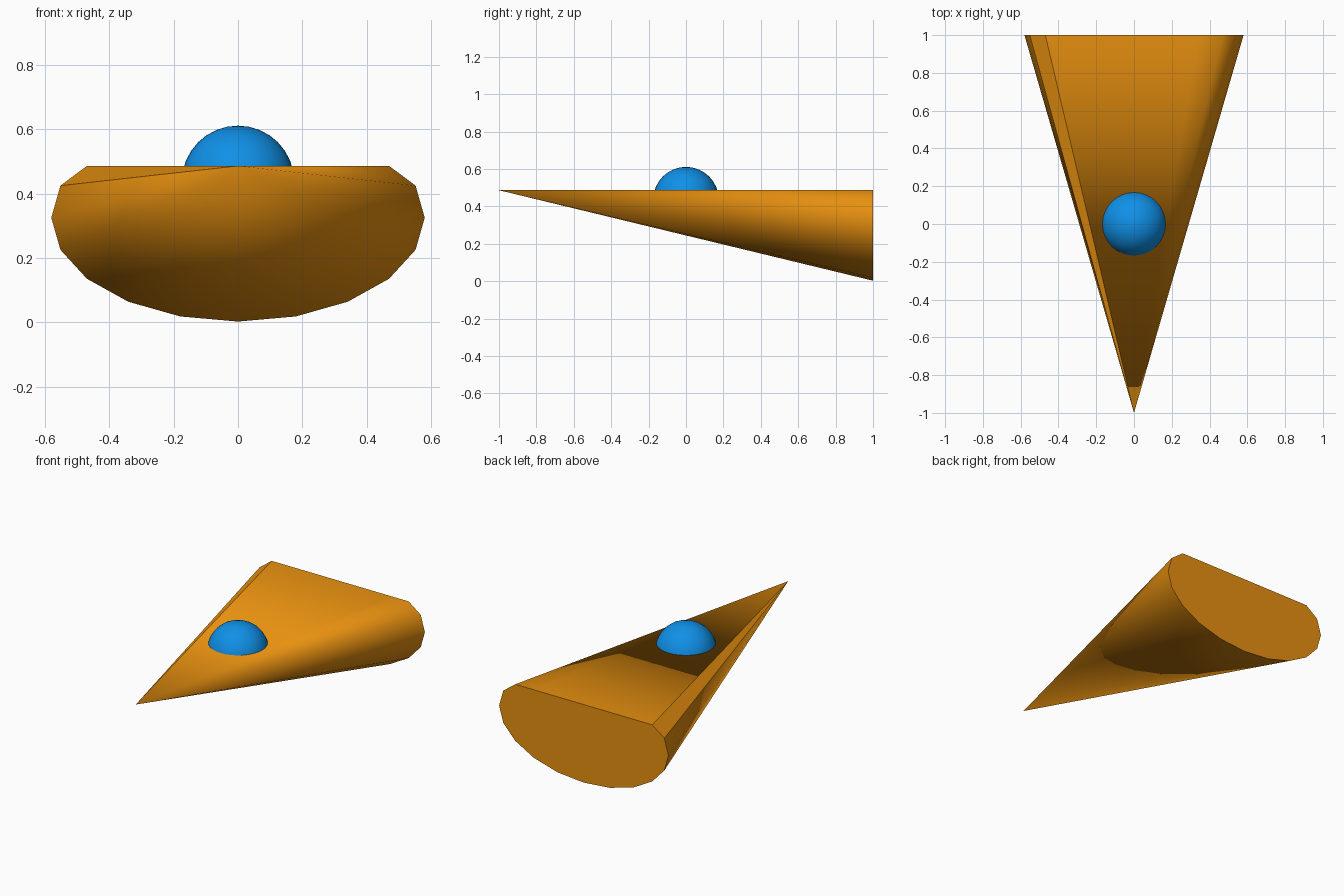
import bpy, bmesh, math

if "Cube" in bpy.data.objects:
    bpy.data.objects.remove(bpy.data.objects["Cube"])


def paint(obj, name, rgb):
    mat = bpy.data.materials.new(name)
    mat.diffuse_color = (*rgb, 1)
    mat.use_nodes = True
    mat.node_tree.nodes["Principled BSDF"].inputs["Base Color"].default_value = mat.diffuse_color
    obj.data.materials.append(mat)


# Hull: 20-sided oval cone lying on its side, its top flattened level with the tip
SIDES, HALF_W, HALF_H, MID_Z, DECK_Z = 20, 0.58, 0.3225, 0.325, 0.486
bm = bmesh.new()
tip = bm.verts.new((0, -1, DECK_Z))
rim = []
for i in range(SIDES):
    a = math.tau * i / SIDES
    z = min(MID_Z - HALF_H * math.cos(a), DECK_Z)
    rim.append(bm.verts.new((HALF_W * math.sin(a), 1, z)))
for i in range(SIDES):
    side = bm.faces.new((rim[i], rim[(i + 1) % SIDES], tip))
    # the outermost left deck facet is flat shaded
    side.smooth = i != 13
bm.faces.new(rim)
bmesh.ops.recalc_face_normals(bm, faces=bm.faces)
for v in rim:
    for e in v.link_edges:
        if tip not in e.verts:
            e.smooth = False
mesh = bpy.data.meshes.new("hull")
bm.to_mesh(mesh)
bm.free()
hull = bpy.data.objects.new("hull", mesh)
bpy.context.collection.objects.link(hull)
paint(hull, "orange", (0.8, 0.28, 0.005))

# Canopy: ball half sunk into the deck
bpy.ops.mesh.primitive_uv_sphere_add(segments=32, ring_count=16, radius=0.175,
                                     location=(0, 0, 0.436))
canopy = bpy.context.object
canopy.name = "canopy"
bpy.ops.object.shade_smooth()
paint(canopy, "blue", (0.005, 0.28, 0.8))
